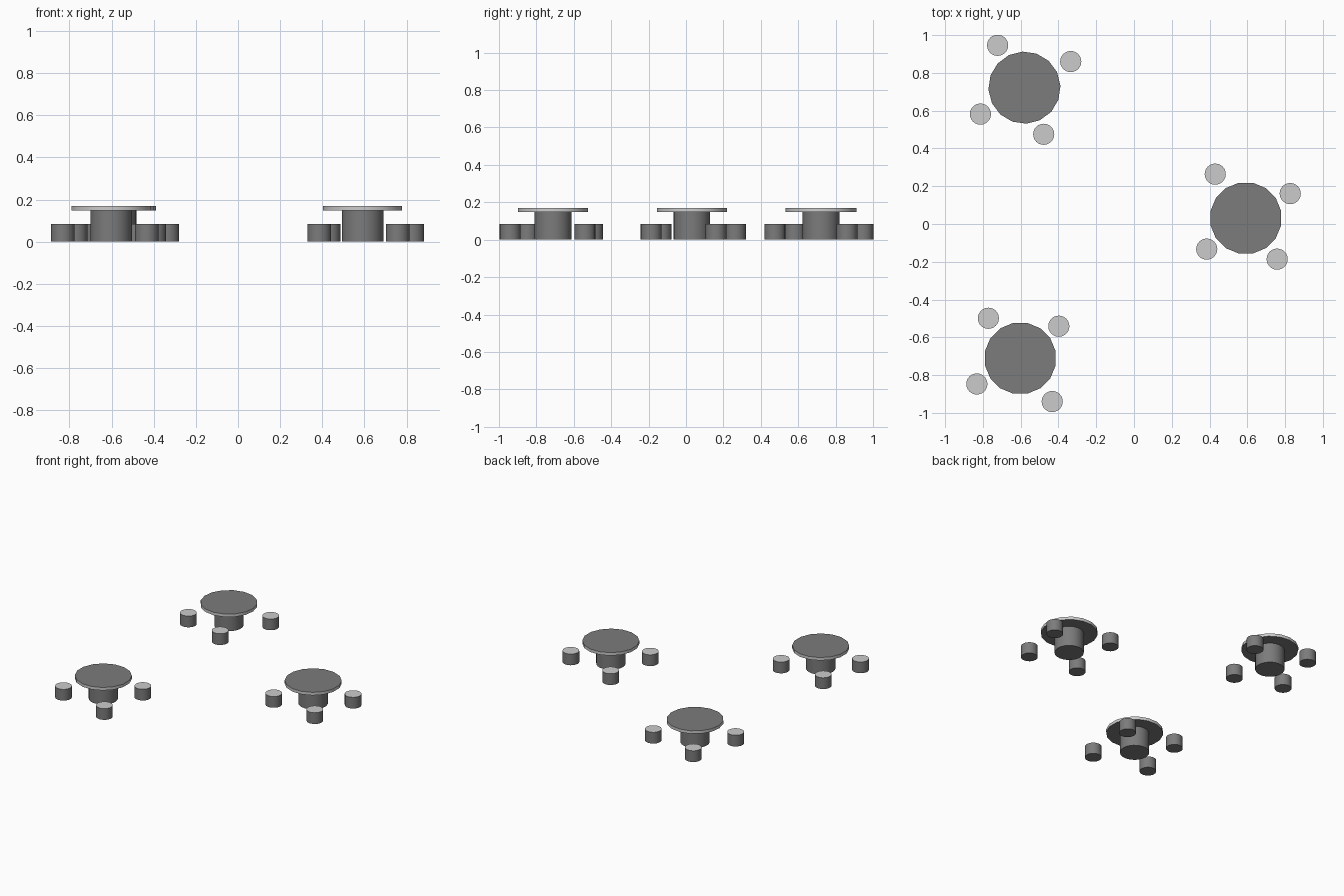
import bpy, math

if "Cube" in bpy.data.objects:
    bpy.data.objects.remove(bpy.data.objects["Cube"])

DARK = bpy.data.materials.new("dark_grey")
DARK.diffuse_color = (0.2, 0.2, 0.2, 1)
DARK.use_nodes = True
DARK.node_tree.nodes["Principled BSDF"].inputs["Base Color"].default_value = DARK.diffuse_color
LIGHT = bpy.data.materials.new("light_grey")
LIGHT.diffuse_color = (0.8, 0.8, 0.8, 1)
LIGHT.use_nodes = True
LIGHT.node_tree.nodes["Principled BSDF"].inputs["Base Color"].default_value = LIGHT.diffuse_color


def drum(name, x, y, z0, z1, radius, sides, turn=0.0, top=DARK, side=DARK, bottom=DARK):
    """Capped cylinder from z0 to z1; its first corner sits at angle `turn` (degrees)."""
    bpy.ops.mesh.primitive_cylinder_add(vertices=sides, radius=radius, depth=z1 - z0,
                                        location=(x, y, (z0 + z1) / 2),
                                        rotation=(0, 0, math.radians(turn - 90)))
    ob = bpy.context.object
    ob.name = name
    bpy.ops.object.shade_smooth_by_angle(angle=math.radians(40))
    ob.data.materials.append(DARK)
    ob.data.materials.append(LIGHT)
    for p in ob.data.polygons:
        mat = top if p.normal.z > 0.5 else bottom if p.normal.z < -0.5 else side
        p.material_index = 1 if mat is LIGHT else 0
    return ob


# Each set: table centre, tabletop turn, stool centres
SETS = {
    "back": ((-0.58, 0.722), 3.0,
             [(-0.722, 0.946), (-0.335, 0.86), (-0.813, 0.582), (-0.478, 0.475)]),
    "right": ((0.592, 0.031), 11.25,
              [(0.43, 0.264), (0.827, 0.161), (0.385, -0.133), (0.758, -0.186)]),
    "front": ((-0.602, -0.711), 11.25,
              [(-0.771, -0.499), (-0.398, -0.541), (-0.832, -0.847), (-0.433, -0.94)]),
}

for label, ((tx, ty), turn, stools) in SETS.items():
    # Round table: thick pedestal and thin faceted top
    drum(f"{label}_table_pedestal", tx, ty, 0.0, 0.147, 0.098, 24)
    drum(f"{label}_table_top", tx, ty, 0.147, 0.169, 0.191, 16, turn, side=LIGHT)
    # Four loose stools around it
    for i, (sx, sy) in enumerate(stools, 1):
        drum(f"{label}_stool_{i}", sx, sy, 0.0, 0.083, 0.056, 24, top=LIGHT)
